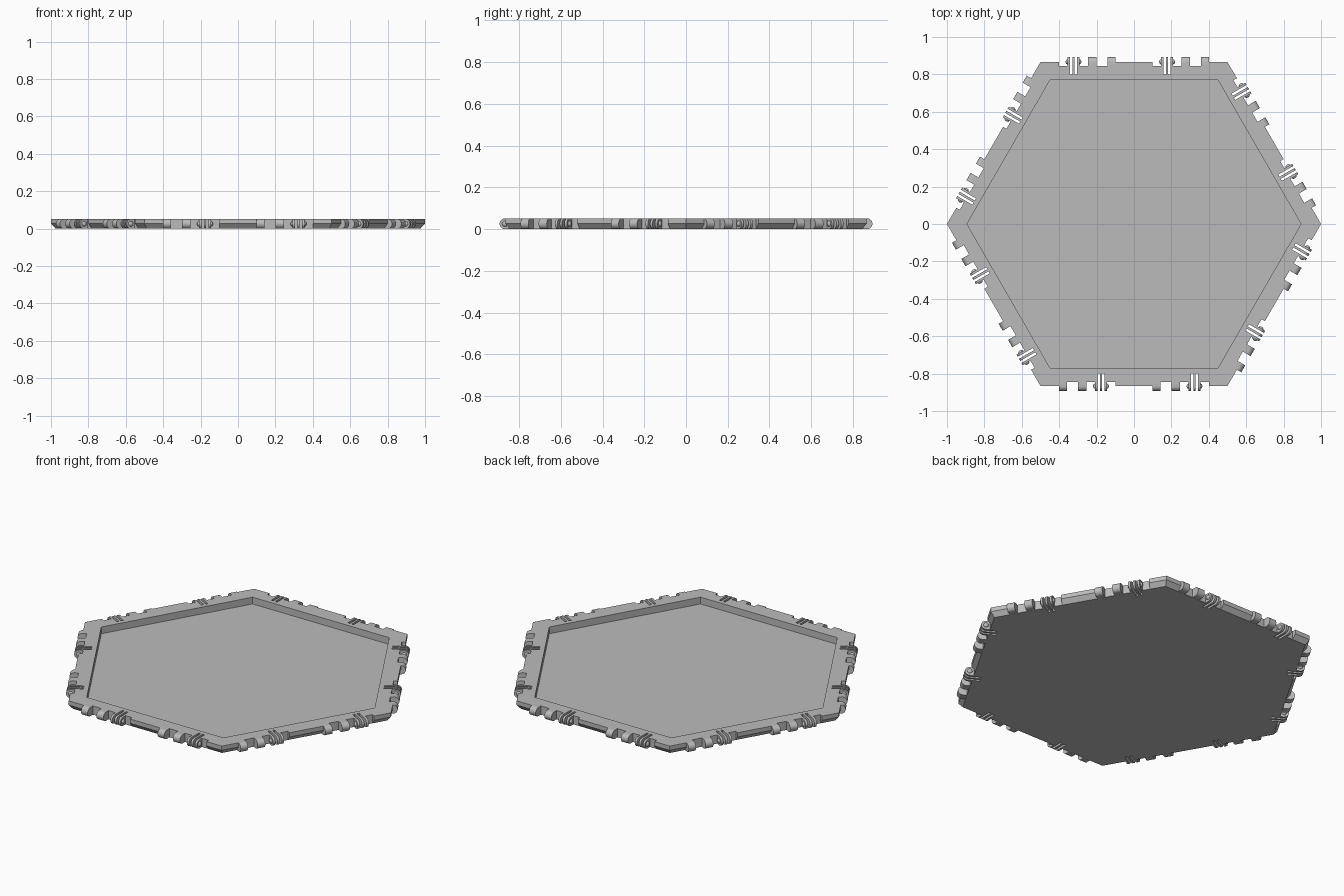
import bpy, bmesh
from math import pi, sin, cos, radians
from mathutils import Matrix, Vector

cube = bpy.data.objects.get("Cube")
if cube:
    bpy.data.objects.remove(cube, do_unlink=True)

grey = bpy.data.materials.new("plain grey")
grey.use_nodes = True
colour = (0.5, 0.5, 0.5, 1)
grey.diffuse_color = colour
grey.node_tree.nodes["Principled BSDF"].inputs["Base Color"].default_value = colour

HEIGHT, FLOOR, CHAMFER_TOP = 0.052, 0.012, 0.027
APOTHEM, NOTCH, SLOT_END = 0.867, 0.845, 0.80
RADIUS = HEIGHT / 2
MODULES = (-0.40, 0.10)                       # start of each connector along a side
KNUCKLES = ((0, 0.043), (0.1, 0.145))         # spans within a connector
ARMS = ((0.191, 0.204), (0.217, 0.230), (0.243, 0.256))
SLOTS = ((0.204, 0.217), (0.230, 0.243))


def finish(name, bm, smooth=True):
    bmesh.ops.recalc_face_normals(bm, faces=bm.faces)
    mesh = bpy.data.meshes.new(name)
    bm.to_mesh(mesh)
    bm.free()
    mesh.materials.append(grey)
    obj = bpy.data.objects.new(name, mesh)
    bpy.context.collection.objects.link(obj)
    if smooth:
        bpy.ops.object.select_all(action='DESELECT')
        obj.select_set(True)
        bpy.context.view_layer.objects.active = obj
        bpy.ops.object.shade_smooth_by_angle(angle=radians(35))
    return obj


def connectors():
    """Start position and side rotation of every connector."""
    for side in range(6):
        for start in MODULES:
            yield start, Matrix.Rotation(side * pi / 3, 4, 'Z')


def prism(bm, profile, x0, x1, turn):
    """Extrude a (y, z) profile along x, then turn it onto its side."""
    a, b = [[bm.verts.new(turn @ Vector((x, y, z))) for y, z in profile] for x in (x0, x1)]
    bm.faces.new(a)
    bm.faces.new(b[::-1])
    n = len(a)
    for i in range(n):
        j = (i + 1) % n
        bm.faces.new((a[i], b[i], b[j], a[j]))


def slab(inner):
    return [(-inner, -0.1), (-1, -0.1), (-1, 0.1), (-inner, 0.1)]


# Hexagonal tray with a chamfered underside
bm = bmesh.new()
rings = []
for r, z in ((0.975, 0), (1, CHAMFER_TOP), (1, HEIGHT), (0.893, HEIGHT), (0.893, FLOOR)):
    rings.append([bm.verts.new((r * cos(k * pi / 3), r * sin(k * pi / 3), z)) for k in range(6)])
for lo, hi in zip(rings, rings[1:]):
    for k in range(6):
        m = (k + 1) % 6
        bm.faces.new((lo[k], lo[m], hi[m], hi[k]))
bm.faces.new(rings[0])
bm.faces.new(rings[-1])
tray = finish("tray", bm, smooth=False)


# Connector notches and clip slots cut from the rim
def cut(name, spans, inner):
    bm = bmesh.new()
    for start, turn in connectors():
        for a, b in spans:
            prism(bm, slab(inner), start + a, start + b, turn)
    cutter = finish(name, bm, smooth=False)
    cutter.hide_render = True
    mod = tray.modifiers.new(name, 'BOOLEAN')
    mod.operation, mod.solver, mod.object = 'DIFFERENCE', 'EXACT', cutter
    bpy.context.view_layer.objects.active = tray
    bpy.ops.object.modifier_apply(modifier=name)
    bpy.data.objects.remove(cutter, do_unlink=True)


cut("notch_cutter", ((0, 0.3),), NOTCH)
cut("slot_cutter", SLOTS, SLOT_END)

# Rounded hinge knuckles and thin clip arms
tongue = [(-NOTCH, 0)]
for i in range(13):
    t = -pi / 2 + pi * i / 12
    tongue.append((-APOTHEM - RADIUS * cos(t), RADIUS + RADIUS * sin(t)))
tongue.append((-NOTCH, HEIGHT))
for name, spans in (("hinge_knuckles", KNUCKLES), ("clip_arms", ARMS)):
    bm = bmesh.new()
    for start, turn in connectors():
        for a, b in spans:
            prism(bm, tongue, start + a, start + b, turn)
    finish(name, bm)

# Snap bumps on the outer faces of the clip arms
bm = bmesh.new()
for start, turn in connectors():
    for x in (ARMS[0][0], ARMS[-1][1]):
        place = turn @ Matrix.Translation((start + x, -APOTHEM, RADIUS)) @ Matrix.Diagonal((0.7, 1, 1, 1))
        bmesh.ops.create_uvsphere(bm, u_segments=12, v_segments=8, radius=0.014, matrix=place)
finish("snap_bumps", bm)
